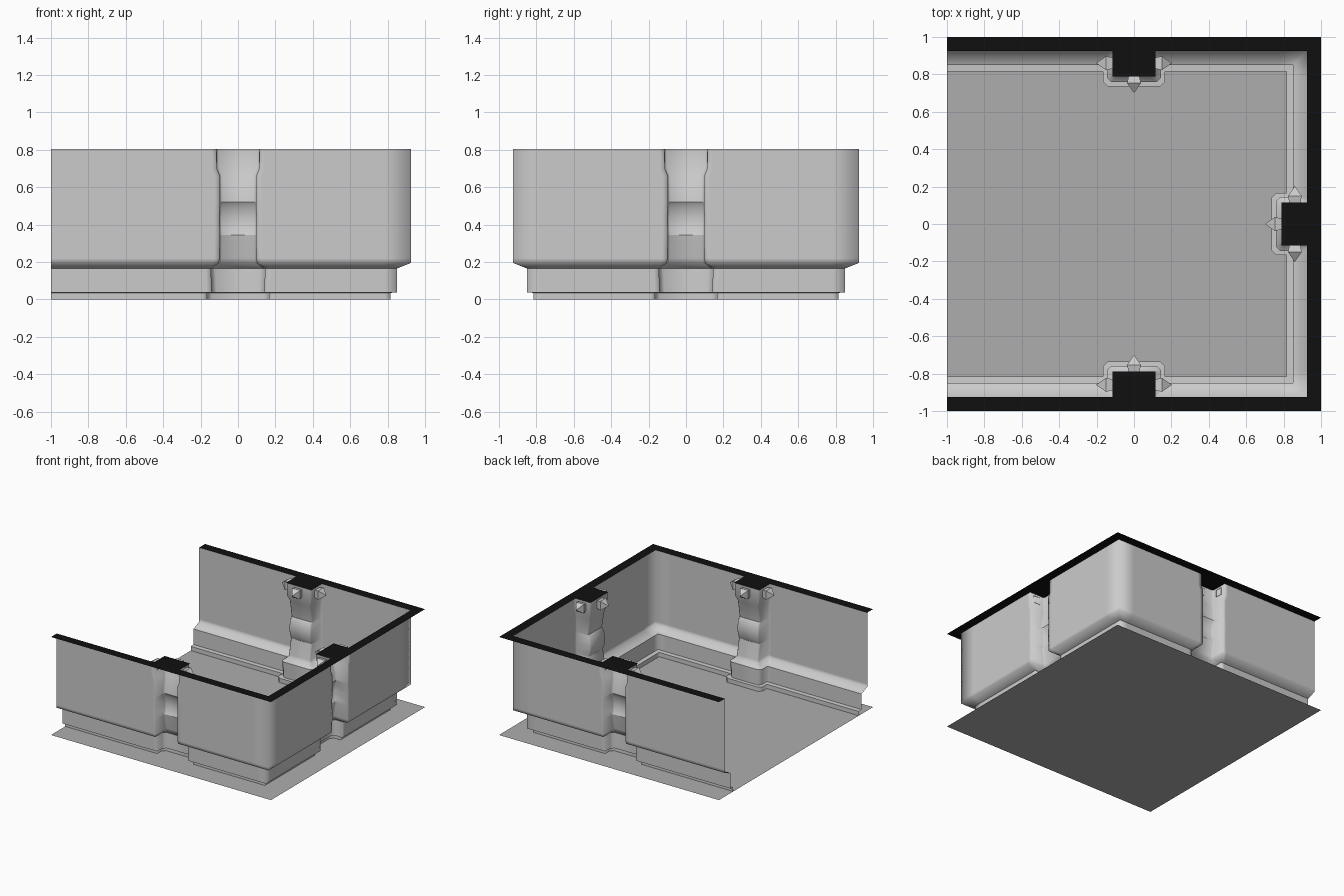
import bpy, math
from mathutils import Matrix, Vector

if "Cube" in bpy.data.objects:
    bpy.data.objects.remove(bpy.data.objects["Cube"])

TOP = 0.805

def make(name, verts, faces, mat=None):
    me = bpy.data.meshes.new(name)
    me.from_pydata(verts, [], faces)
    ob = bpy.data.objects.new(name, me)
    bpy.context.collection.objects.link(ob)
    if mat:
        me.materials.append(mat)
    return ob

def colour(name, v):
    m = bpy.data.materials.new(name)
    m.diffuse_color = (v, v, v, 1)
    m.use_nodes = True
    m.node_tree.nodes["Principled BSDF"].inputs["Base Color"].default_value = m.diffuse_color
    return m

black = colour("cap_black", 0.005)
floor_grey = colour("floor_grey", 0.42)

def place(k, s, r):
    """Local (along wall, distance from centre) -> x, y for back, right, front walls."""
    return [(s, r), (r, -s), (-s, -r)][k]

# Levels: z, wall distance, pillar half width, pillar face distance, corner chamfer, sharp
LEVELS = [
    (0.000, 0.815, 0.165, 0.735, 0.025, False),
    (0.035, 0.815, 0.165, 0.735, 0.025, True),
    (0.037, 0.850, 0.140, 0.760, 0.025, True),
    (0.165, 0.850, 0.145, 0.758, 0.025, True),
    (0.195, 0.925, 0.103, 0.790, 0.012, False),
    (0.220, 0.925, 0.098, 0.795, 0.010, False),
    (0.345, 0.925, 0.097, 0.818, 0.010, True),
    (0.375, 0.925, 0.097, 0.804, 0.010, False),
    (0.430, 0.925, 0.099, 0.798, 0.010, False),
    (0.490, 0.925, 0.097, 0.806, 0.010, False),
    (0.520, 0.925, 0.096, 0.825, 0.010, True),
    (0.660, 0.925, 0.097, 0.802, 0.010, False),
    (0.700, 0.925, 0.113, 0.789, 0.010, False),
    (TOP,   0.925, 0.115, 0.788, 0.010, False),
]

# Walls, plinth and pillars lofted as one continuous inner shell
def ring(z, d, w, p, c, _):
    pts = []
    for k in range(3):
        first = -1.0 if k == 0 else -d
        local = [(first, d), (-0.78, d), (-w - 0.03, d), (-w, d), (-w, p + c), (-w + c, p),
                 (w - c, p), (w, p + c), (w, d), (w + 0.03, d), (0.78, d)]
        if k == 2:
            local.append((1.0, d))
        pts += [(*place(k, s, r), z) for s, r in local]
    return pts

rings = [ring(*l) for l in LEVELS]
n = len(rings[0])
verts = [v for r in rings for v in r]
faces = [(i * n + j, i * n + j + 1, (i + 1) * n + j + 1, (i + 1) * n + j)
         for i in range(len(rings) - 1) for j in range(n - 1)]
walls = make("walls_with_pillars", verts, faces)
for f in walls.data.polygons:
    f.use_smooth = True
for e in walls.data.edges:
    a, b = e.vertices
    if a // n == b // n and LEVELS[a // n][5]:
        e.use_edge_sharp = True

# Floor sheet
make("floor", [(-1, -1, 0), (1, -1, 0), (1, 1, 0), (-1, 1, 0)], [(0, 1, 2, 3)], floor_grey)

# Black cap along wall tops and over the pillars
cv, cf = [], []
def rect(x0, x1, y0, y1):
    b = len(cv)
    cv.extend([(x0, y0, TOP), (x1, y0, TOP), (x1, y1, TOP), (x0, y1, TOP)])
    cf.append((b, b + 1, b + 2, b + 3))
D, P, W = 0.925, 0.788, 0.115
rect(-1, 1, D, 1)
rect(-1, 1, -1, -D)
rect(D, 1, -D, D)
rect(-W, W, P, D)
rect(-W, W, -D, -P)
rect(P, D, -W, W)
make("wall_cap", cv, cf, black)

# Pointed studs near the pillar tops: open square sleeve flaring into a pyramid
def stud(name, base, direction):
    d = Vector((*direction, 0))
    side, up = Vector((-d.y, d.x, 0)), Vector((0, 0, 1))
    o = Vector((*base, 0.758))
    v = []
    for dist, h in ((-0.004, 0.029), (0.035, 0.037)):
        v += [o + d * dist + side * h * a + up * h * b
              for a, b in ((-1, -1), (1, -1), (1, 1), (-1, 1))]
    v.append(o + d * 0.088)
    f = []
    for i in range(4):
        j = (i + 1) % 4
        f += [(i, j, 4 + j, 4 + i), (4 + i, 4 + j, 8)]
    make(name, v, f)

for k, wall in enumerate(("back", "right", "front")):
    stud(wall + "_stud_front", place(k, 0, P), place(k, 0, -1))
    stud(wall + "_stud_left", place(k, -W, 0.86), place(k, -1, 0))
    stud(wall + "_stud_right", place(k, W, 0.86), place(k, 1, 0))
